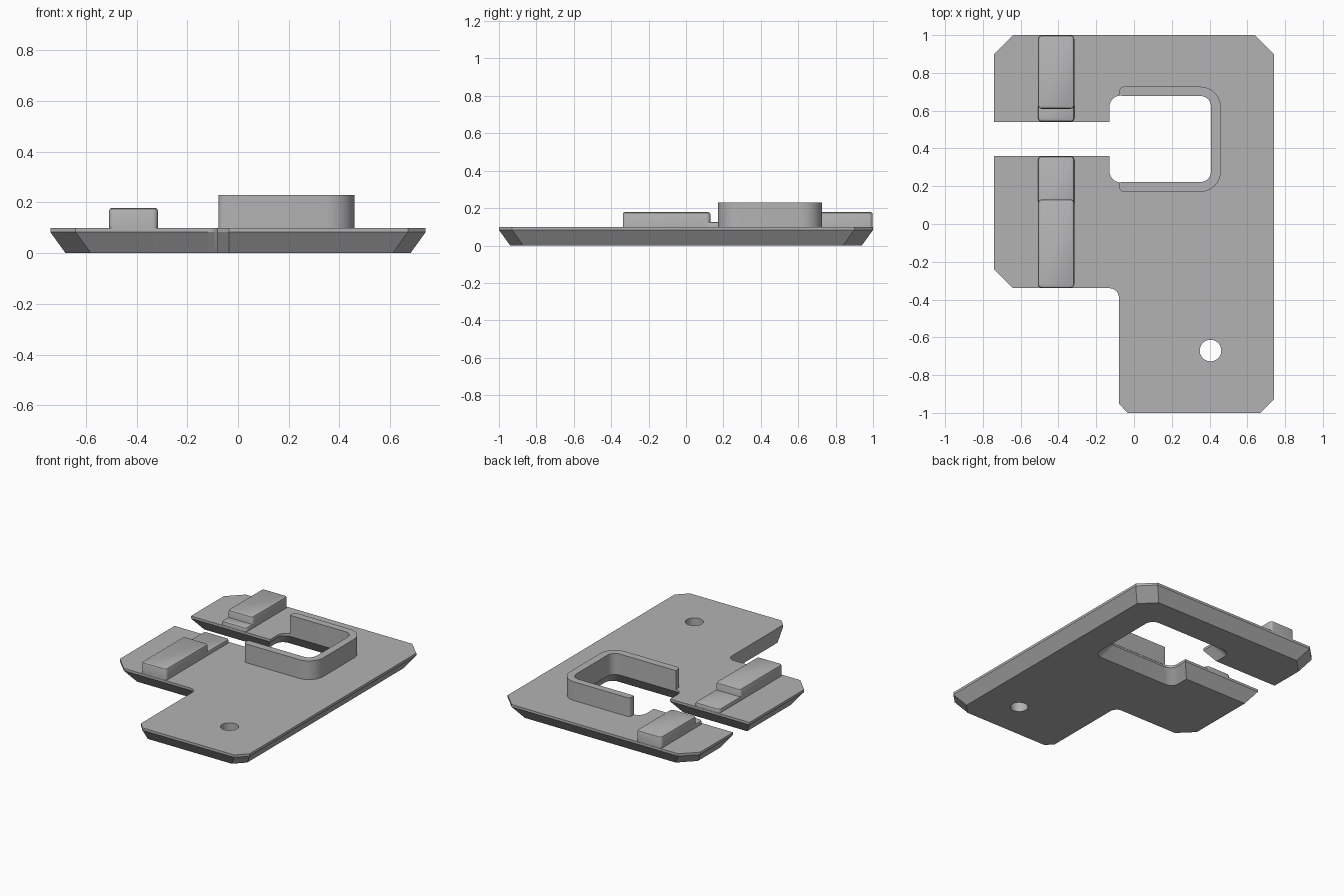
import bpy, bmesh, math

if "Cube" in bpy.data.objects:
    bpy.data.objects.remove(bpy.data.objects["Cube"])

grey = bpy.data.materials.new("light grey plastic")
grey.diffuse_color = (0.45, 0.45, 0.45, 1)
grey.use_nodes = True
grey.node_tree.nodes["Principled BSDF"].inputs["Base Color"].default_value = grey.diffuse_color
T = 0.06  # how far the sides lean in towards the underside


def arc(cx, cy, r, a0, a1, n=10):
    return [(cx + r * math.cos(math.radians(a0 + (a1 - a0) * i / n)),
             cy + r * math.sin(math.radians(a0 + (a1 - a0) * i / n))) for i in range(n + 1)]


def loft(name, rings):
    """Stack closed rings of equal length, capped at both ends."""
    bm = bmesh.new()
    loops = [[bm.verts.new(p) for p in ring] for ring in rings]
    for a, b in zip(loops, loops[1:]):
        for i in range(len(a)):
            j = (i + 1) % len(a)
            bm.faces.new((a[i], a[j], b[j], b[i]))
    bm.faces.new(loops[0][::-1])
    bm.faces.new(loops[-1])
    bmesh.ops.recalc_face_normals(bm, faces=bm.faces)
    me = bpy.data.meshes.new(name)
    bm.to_mesh(me)
    bm.free()
    ob = bpy.data.objects.new(name, me)
    bpy.context.collection.objects.link(ob)
    me.materials.append(grey)
    return ob


def smooth(ob):
    bpy.ops.object.select_all(action='DESELECT')
    ob.select_set(True)
    bpy.context.view_layer.objects.active = ob
    bpy.ops.object.shade_smooth_by_angle(angle=math.radians(25))


# Base plate outline: groups of points sharing the same underside shift (sx, sy)
outline = [
    ([(-.035, -1), (-.08, -.95)][::-1], 0, 1),
    ([(.67, -1), (.74, -.93)], -1, 1),
    ([(.74, .9), (.64, 1)], -1, -1),
    ([(-.64, 1), (-.74, .9)], 1, -1),
    ([(-.74, .54)], 1, 1),
    ([(-.13, .54)], -1, 1),
    (arc(-.07, .62, .06, 180, 90), -1, 1),
    (arc(.35, .62, .06, 90, 0), 1, 1),
    (arc(.35, .28, .06, 0, -90), 1, -1),
    (arc(-.07, .28, .06, -90, -180), -1, -1),
    ([(-.13, .36)], -1, -1),
    ([(-.74, .36)], 1, -1),
    ([(-.74, -.24), (-.64, -.34)], 1, 1),
    (arc(-.13, -.39, .05, 90, 0), 0, 1),
]
top, low = [], []
for pts, sx, sy in outline:
    top += pts
    low += [(x + sx * T, y + sy * T) for x, y in pts]
plate = loft("base_plate", [[(x, y, 0) for x, y in low],
                            [(x, y, .083) for x, y in top],
                            [(x, y, .1) for x, y in top]])

# Screw hole
cutter = loft("screw_hole_cutter", [[(x, y, z) for x, y in arc(.405, -.67, .057, 0, 351, 39)]
                                    for z in (-.1, .2)])
cutter.hide_render = True
cutter.hide_viewport = True
cut = plate.modifiers.new("screw_hole", 'BOOLEAN')
cut.operation, cut.object, cut.solver = 'DIFFERENCE', cutter, 'EXACT'
bpy.context.view_layer.update()
dg = bpy.context.evaluated_depsgraph_get()
plate.data = bpy.data.meshes.new_from_object(plate.evaluated_get(dg))
plate.modifiers.clear()
bpy.data.objects.remove(cutter)
smooth(plate)

# U-shaped collar around the window
collar = (arc(-.055, .705, .022, 180, 90, 5) + arc(.35, .617, .11, 90, 0)
          + arc(.35, .28, .11, 0, -90) + arc(-.055, .192, .022, -90, -180, 5)
          + arc(-.055, .22, .022, 180, 90, 1)[:1] + [(-.06, .222)]
          + arc(.35, .28, .058, -90, 0) + arc(.35, .62, .058, 0, 90)
          + [(-.06, .678), (-.077, .682)])
smooth(loft("window_collar", [[(x, y, z) for x, y in collar] for z in (.095, .23)]))


# Stepped pads either side of the slot
def pad(name, y0, y1, h):
    x0, x1, r = -.508, -.316, .02
    rings = []
    for z, d in ((.095, 0), (h - .01, 0), (h - .003, .003), (h, .01)):
        k = r - d
        rings.append([(x, y, z) for x, y in
                      arc(x1 - r, y1 - r, k, 90, 0, 5) + arc(x1 - r, y0 + r, k, 0, -90, 5)
                      + arc(x0 + r, y0 + r, k, -90, -180, 5) + arc(x0 + r, y1 - r, k, 180, 90, 5)])
    smooth(loft(name, rings))


pad("back_pad", .61, .998, .178)
pad("back_pad_step", .542, .68, .127)
pad("front_pad", -.338, .13, .178)
pad("front_pad_step", .05, .358, .127)
